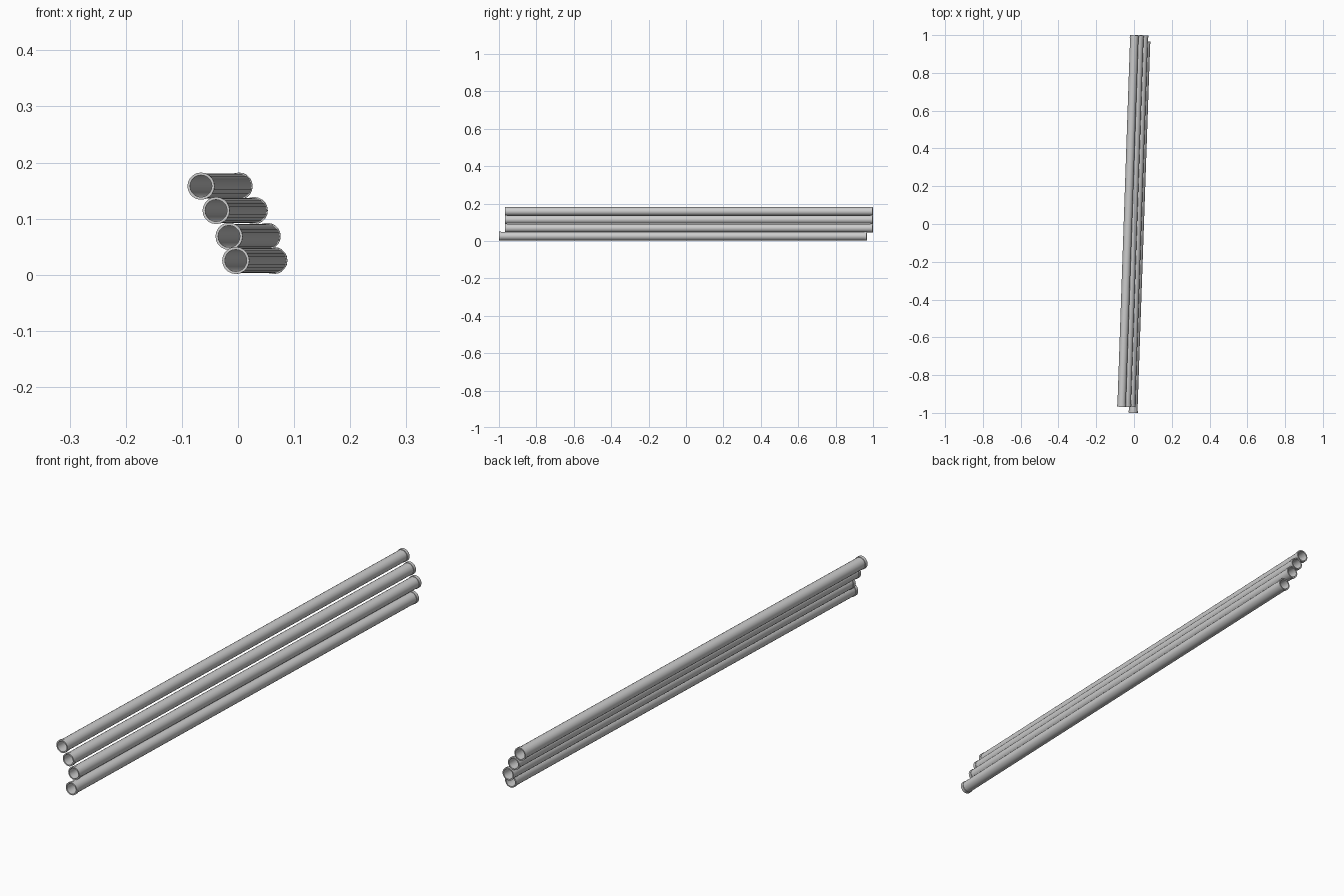
import bpy, bmesh, math
from mathutils import Vector

if "Cube" in bpy.data.objects:
    bpy.data.objects.remove(bpy.data.objects["Cube"])

SIDES = 20
# profile loop (radius, distance in from the end): slim hollow wall with a small lip at each end
BODY, LIP, BORE, LIP_LEN = 0.0222, 0.0242, 0.0195, 0.012


def pipe(name, start, end):
    start, end = Vector(start), Vector(end)
    axis = end - start
    length = axis.length
    profile = [(BORE, 0), (LIP, 0), (LIP, LIP_LEN), (BODY, LIP_LEN),
               (BODY, length - LIP_LEN), (LIP, length - LIP_LEN),
               (LIP, length), (BORE, length)]
    bm = bmesh.new()
    rings = [[bm.verts.new((r * math.cos(2 * math.pi * i / SIDES),
                            r * math.sin(2 * math.pi * i / SIDES), h))
              for i in range(SIDES)] for r, h in profile]
    for a, b in zip(rings, rings[1:] + rings[:1]):
        for i in range(SIDES):
            j = (i + 1) % SIDES
            bm.faces.new((a[i], a[j], b[j], b[i]))
    bmesh.ops.recalc_face_normals(bm, faces=bm.faces)
    mesh = bpy.data.meshes.new(name)
    bm.to_mesh(mesh)
    bm.free()
    ob = bpy.data.objects.new(name, mesh)
    ob.location = start
    ob.rotation_euler = axis.to_track_quat('Z', 'Y').to_euler()
    bpy.context.collection.objects.link(ob)
    bpy.context.view_layer.objects.active = ob
    ob.select_set(True)
    bpy.ops.object.shade_smooth_by_angle(angle=math.radians(35))
    ob.select_set(False)


# four stacked pipes, each leaning slightly to the right toward the back
SHIFT, RUN = 0.068, 1.967
for name, x, y, z in [("bottom_pipe", -0.004, -1.0, 0.0255),
                      ("lower_middle_pipe", -0.016, -0.968, 0.0685),
                      ("upper_middle_pipe", -0.039, -0.968, 0.1145),
                      ("top_pipe", -0.066, -0.968, 0.158)]:
    pipe(name, (x, y, z), (x + SHIFT, y + RUN, z))
